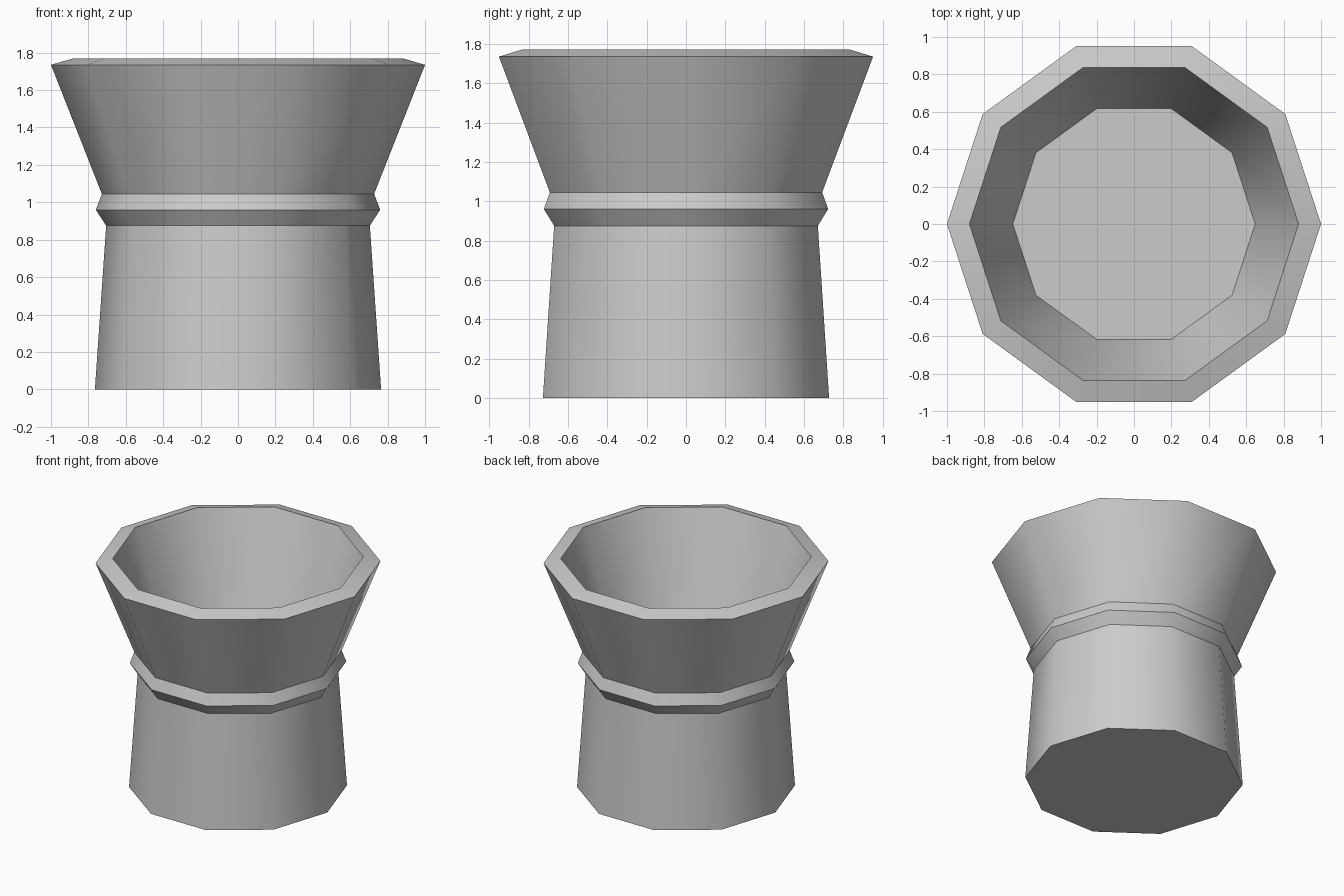
import bpy, bmesh
from math import cos, sin, tau

if "Cube" in bpy.data.objects:
    bpy.data.objects.remove(bpy.data.objects["Cube"])

SIDES = 10

# Profile (radius at corners, height): base, stem top, collar, cup, rim, inner floor
PROFILE = [(0.765, 0.0), (0.705, 0.875), (0.76, 0.96), (0.728, 1.045),
           (1.0, 1.735), (0.88, 1.77), (0.648, 1.05)]

bm = bmesh.new()
rings = [[bm.verts.new((r * cos(tau * i / SIDES), r * sin(tau * i / SIDES), z))
          for i in range(SIDES)] for r, z in PROFILE]

# Walls between neighbouring rings
for low, high in zip(rings, rings[1:]):
    for i in range(SIDES):
        j = (i + 1) % SIDES
        bm.faces.new((low[i], low[j], high[j], high[i]))

# Underside and cup floor
bm.faces.new(rings[0][::-1])
bm.faces.new(rings[-1])

# Smooth around the body, crisp creases along each ring
for f in bm.faces:
    f.smooth = True
for e in bm.edges:
    a, b = e.verts
    e.smooth = abs(a.co.z - b.co.z) > 1e-5

mesh = bpy.data.meshes.new("flared_cup")
bm.to_mesh(mesh)
bm.free()
bpy.context.collection.objects.link(bpy.data.objects.new("flared_cup", mesh))
